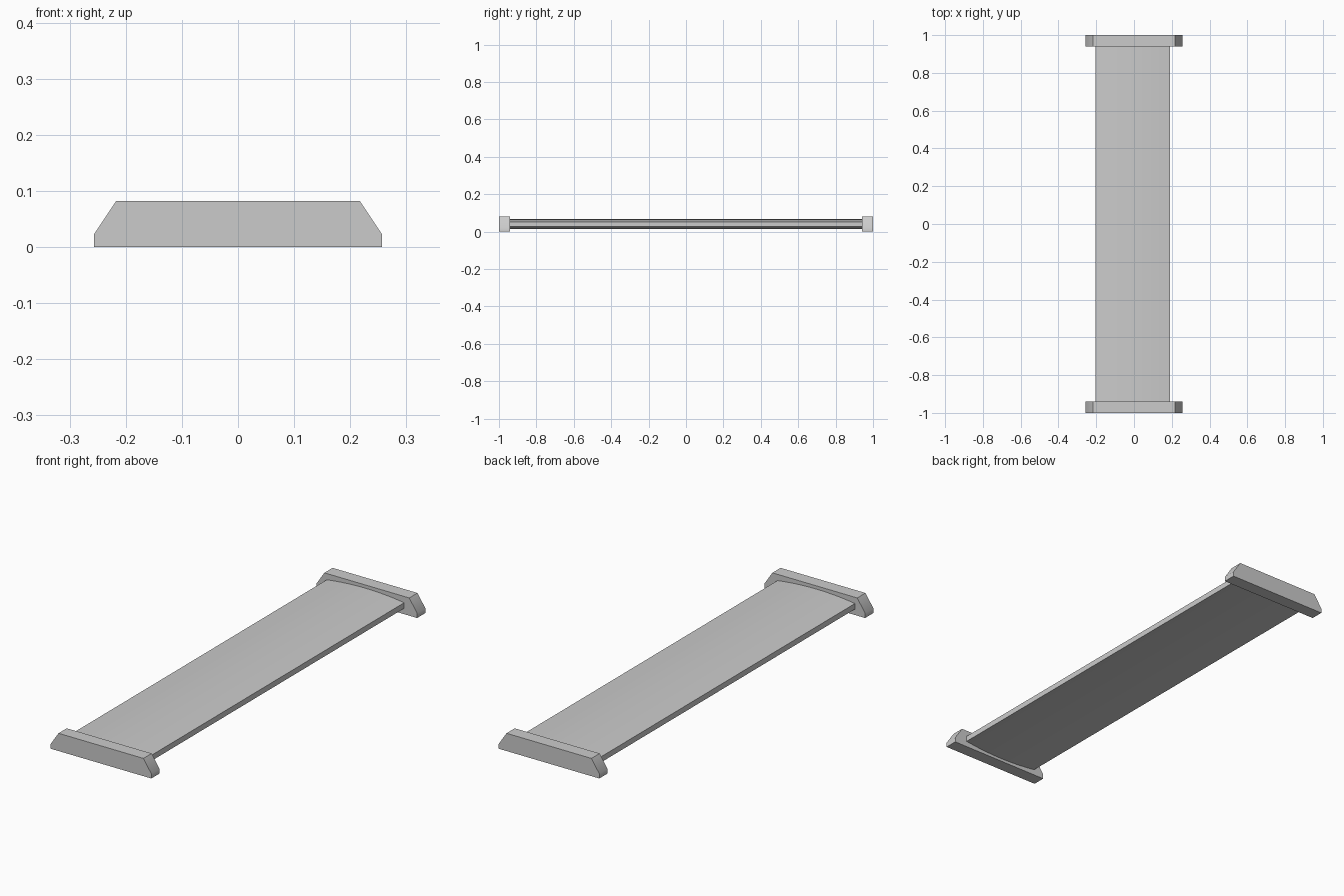
import bpy
import math

default = bpy.data.objects.get("Cube")
if default:
    bpy.data.objects.remove(default, do_unlink=True)

# Single flat colour
grey = bpy.data.materials.new("light_grey")
grey.use_nodes = True
colour = (0.6, 0.6, 0.6, 1)
grey.diffuse_color = colour
grey.node_tree.nodes["Principled BSDF"].inputs["Base Color"].default_value = colour


def extrude_profile(name, profile, y0, y1, angle):
    """Extrude an (x, z) outline, counter-clockwise from the front, along y."""
    n = len(profile)
    verts = [(x, y, z) for y in (y0, y1) for x, z in profile]
    sides = [(i, i + n, (i + 1) % n + n, (i + 1) % n) for i in range(n)]
    faces = sides + [tuple(range(n)), tuple(reversed(range(n, 2 * n)))]
    mesh = bpy.data.meshes.new(name)
    mesh.from_pydata(verts, [], faces)
    mesh.materials.append(grey)
    obj = bpy.data.objects.new(name, mesh)
    bpy.context.collection.objects.link(obj)
    bpy.ops.object.select_all(action="DESELECT")
    obj.select_set(True)
    bpy.context.view_layer.objects.active = obj
    # Make the normals point outward
    bpy.ops.object.mode_set(mode="EDIT")
    bpy.ops.mesh.select_all(action="SELECT")
    bpy.ops.mesh.normals_make_consistent(inside=False)
    bpy.ops.object.mode_set(mode="OBJECT")
    bpy.ops.object.shade_smooth_by_angle(angle=math.radians(angle))
    return obj


# End caps: bars with sloping upper corners
half = [(0.257, 0), (0.257, 0.022), (0.217, 0.082)]
cap = half + [(-x, z) for x, z in reversed(half)]
extrude_profile("front_end_cap", cap, -1, -0.94, 40)
extrude_profile("back_end_cap", cap, 0.94, 1, 40)

# Blade: gently bulging top and bottom with thin flat edges
centre_x, half_width, centre_z = -0.007, 0.198, 0.04
edge, middle, steps = 0.013, 0.027, 16
ts = [-1 + 2 * i / steps for i in range(steps + 1)]
arc = [(centre_x + half_width * t, edge + (middle - edge) * (1 - t * t)) for t in ts]
blade = [(x, centre_z - h) for x, h in arc]
blade += [(x, centre_z + h) for x, h in reversed(arc)]
extrude_profile("blade", blade, -0.94, 0.94, 30)
